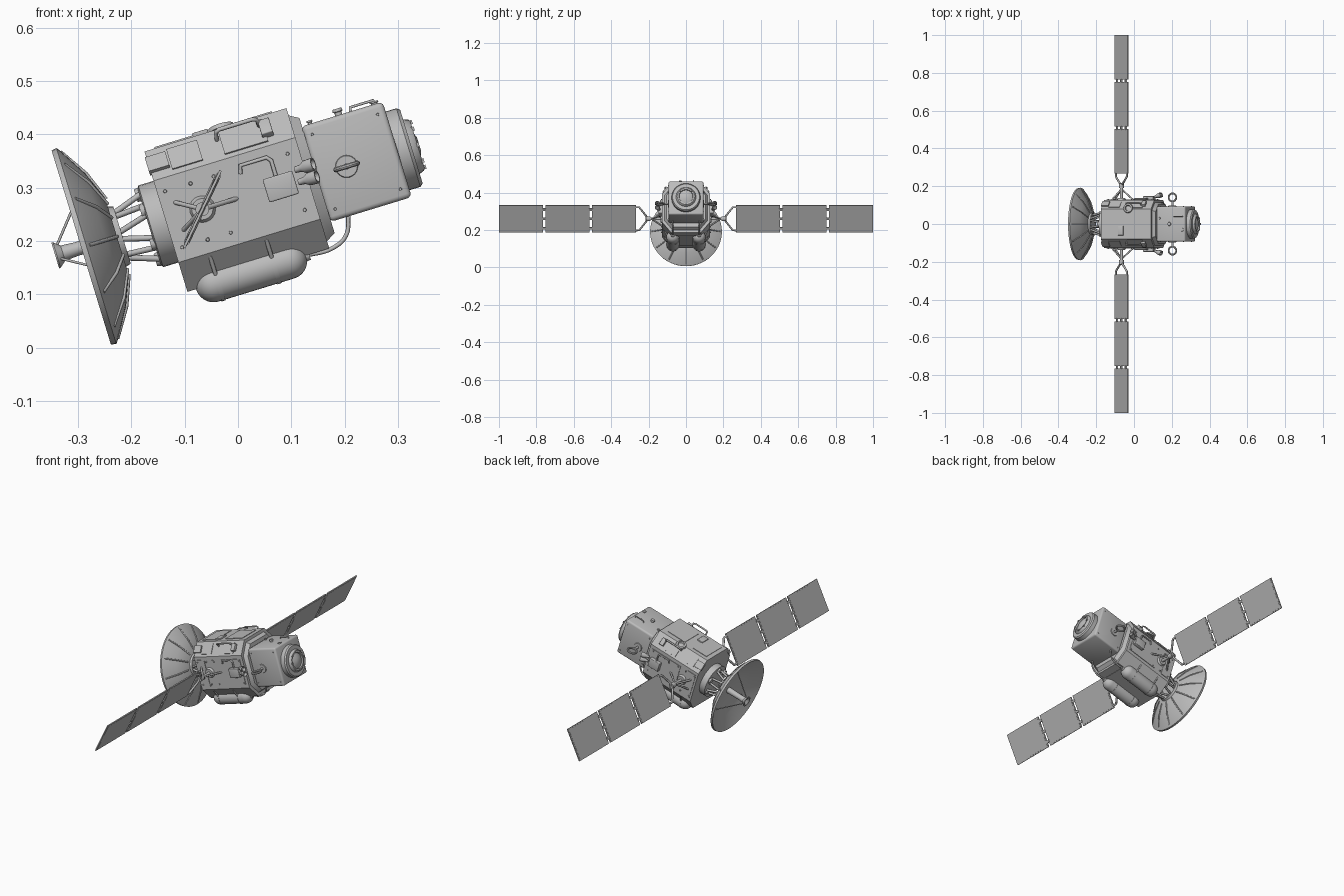
import bpy, bmesh, math
from mathutils import Matrix, Vector

if "Cube" in bpy.data.objects:
    bpy.data.objects.remove(bpy.data.objects["Cube"], do_unlink=True)

# The craft is built along local x, then tilted nose up
FRAME = Matrix.Translation((-0.0776, 0, 0.2539)) @ Matrix.Rotation(math.radians(-17), 4, 'Y')

grey = bpy.data.materials.new("light_grey")
grey.use_nodes = True
grey.diffuse_color = (0.5, 0.5, 0.5, 1)
grey.node_tree.nodes["Principled BSDF"].inputs["Base Color"].default_value = (0.5, 0.5, 0.5, 1)


def add_mesh(name, mesh, angle=35):
    mesh.materials.clear()
    mesh.materials.append(grey)
    for p in mesh.polygons:
        p.use_smooth = True
        p.material_index = 0
    mesh.set_sharp_from_angle(angle=math.radians(angle))
    ob = bpy.data.objects.new(name, mesh)
    ob.matrix_world = FRAME
    bpy.context.collection.objects.link(ob)
    return ob


def finish(name, bm):
    bmesh.ops.recalc_face_normals(bm, faces=bm.faces)
    mesh = bpy.data.meshes.new(name)
    bm.to_mesh(mesh)
    bm.free()
    return add_mesh(name, mesh)


def loft(name, rings, closed=False):
    """Skin a list of equal point rings, capped unless closed into a loop."""
    bm = bmesh.new()
    loops = [[bm.verts.new(p) for p in ring] for ring in rings]
    n = len(loops[0])
    pairs = list(zip(loops, loops[1:]))
    if closed:
        pairs.append((loops[-1], loops[0]))
    else:
        bm.faces.new(loops[0])
        bm.faces.new(loops[-1])
    for a, b in pairs:
        for i in range(n):
            j = (i + 1) % n
            bm.faces.new((a[i], a[j], b[j], b[i]))
    return finish(name, bm)


def lathe(name, profile, origin=(0, 0, 0), axis=(1, 0, 0), n=24, closed=False):
    """Turn (distance, radius) points round an axis."""
    q = Vector((1, 0, 0)).rotation_difference(Vector(axis))
    o = Vector(origin)
    rings = [[o + q @ Vector((d, r * math.cos(math.tau * i / n), r * math.sin(math.tau * i / n)))
              for i in range(n)] for d, r in profile]
    return loft(name, rings, closed)


def box(name, centre, size, rot=Matrix(), bevel=0.0):
    bm = bmesh.new()
    bmesh.ops.create_cube(bm, size=1, matrix=Matrix.Translation(centre) @ rot @ Matrix.Diagonal((*size, 1)))
    if bevel:
        bmesh.ops.bevel(bm, geom=bm.edges[:], offset=bevel, segments=3, affect='EDGES', profile=0.5)
    return finish(name, bm)


def tube(name, points, radius, smooth=False):
    cu = bpy.data.curves.new(name, 'CURVE')
    cu.dimensions = '3D'
    cu.bevel_depth = radius
    cu.bevel_resolution = 2
    cu.use_fill_caps = True
    sp = cu.splines.new('BEZIER' if smooth else 'POLY')
    pts = sp.bezier_points if smooth else sp.points
    pts.add(len(points) - 1)
    for p, co in zip(pts, points):
        if smooth:
            p.co = co
            p.handle_left_type = p.handle_right_type = 'AUTO'
        else:
            p.co = (*co, 1)
    tmp = bpy.data.objects.new(name, cu)
    bpy.context.collection.objects.link(tmp)
    bpy.context.view_layer.update()
    mesh = bpy.data.meshes.new_from_object(tmp.evaluated_get(bpy.context.evaluated_depsgraph_get()))
    bpy.data.objects.remove(tmp, do_unlink=True)
    return add_mesh(name, mesh, 60)


def octagon(u, k=1.0):
    quarter = [(0.127, 0.08), (0.08, 0.1375)]
    pts = quarter + [(-y, w) for y, w in reversed(quarter)]
    pts += [(-y, -w) for y, w in pts]
    return [Vector((u, y * k, w * k)) for y, w in pts]


def polar(u, r, a):
    return Vector((u, r * math.cos(a), r * math.sin(a)))


# Eight-sided main body, rear collar and nose section
loft("main_body", [octagon(-0.06), octagon(0.218)])
loft("body_front_flange", [octagon(0.217, 0.9), octagon(0.236, 0.82)])
lathe("rear_collar", [(-0.093, 0.072), (-0.09, 0.08), (-0.055, 0.08)], n=32)
box("head_box", (0.314, 0, 0.003), (0.16, 0.187, 0.187), bevel=0.009)
lathe("nose_ring", [(0.39, 0.077), (0.415, 0.077), (0.421, 0.072)], n=40)
lathe("nose_lens", [(0.42, 0.054), (0.43, 0.05), (0.433, 0.046), (0.433, 0.038), (0.426, 0.036), (0.436, 0.014)], n=32)
for i in range(8):
    box("nose_clamp", polar(0.432, 0.044, i * math.tau / 8), (0.008, 0.008, 0.008))

# Dish with ribs on the back and a central feed
dish = [(-0.168, 0.004), (-0.17, 0.07), (-0.19, 0.13), (-0.224, 0.186), (-0.226, 0.19),
        (-0.216, 0.192), (-0.21, 0.184), (-0.178, 0.13), (-0.156, 0.075), (-0.156, 0.004)]
lathe("dish", dish, n=56)
lathe("dish_hub", [(-0.16, 0.06), (-0.146, 0.056)], n=32)
for i in range(12):
    a = i * math.tau / 12
    tube("dish_rib", [polar(-0.155, 0.073, a), polar(-0.177, 0.13, a), polar(-0.211, 0.183, a)], 0.0035)
lathe("dish_feed", [(-0.165, 0.015), (-0.235, 0.013), (-0.262, 0.015), (-0.274, 0.025), (-0.277, 0.025),
                    (-0.277, 0.02), (-0.266, 0.008)], n=24)
for i in range(3):
    a = math.pi / 2 + i * math.tau / 3
    tube("feed_strut", [polar(-0.268, 0.018, a), polar(-0.186, 0.115, a)], 0.0025)

# Truss between dish and body
for i in range(6):
    a = (i + 0.5) * math.tau / 6
    for d in (-0.4, 0.4):
        tube("truss_rod", [polar(-0.152, 0.046, a + d), polar(-0.088, 0.065, a + d * 0.4)], 0.0055)
    lathe("truss_foot", [(-0.1, 0.012), (-0.09, 0.014)], polar(0, 0.063, a) , n=12)

PANEL = Matrix.Rotation(math.radians(-47.7), 4, 'Y')
ACROSS = PANEL.to_3x3() @ Vector((1, 0, 0))
ROOT = Vector((0.012, 0, 0.0025))

for s in (1, -1):
    out = Vector((0, s, 0))

    def at(y, across=0.0):
        return ROOT + out * y + ACROSS * across

    # Solar wing, three hinged segments
    for y0, y1 in ((0.268, 0.502), (0.515, 0.752), (0.765, 1.0)):
        mid, length = (y0 + y1) / 2, y1 - y0
        box("solar_panel", at(mid), (0.16, length, 0.005), PANEL)
        box("solar_panel_cells", at(mid), (0.15, length - 0.012, 0.0065), PANEL)
    for y in (0.5085, 0.7585):
        for d in (-0.055, 0, 0.055):
            box("panel_hinge", at(y, d), (0.012, 0.02, 0.008), PANEL)

    # Yoke, boom and braces carrying the wing
    tube("wing_yoke", [at(0.27, -0.068), at(0.25, -0.068), at(0.212, -0.015), at(0.212, 0.015),
                       at(0.25, 0.068), at(0.27, 0.068)], 0.0055)
    tube("wing_boom", [at(0.11), at(0.215)], 0.008)
    lathe("boom_joint", [(0, 0.013), (0.025, 0.013)], at(0.19), out, 16)
    lathe("boom_socket", [(0, 0.026), (0.012, 0.02)], at(0.125), out, 20)
    for du, dw in ((0.075, 0), (-0.05, 0.03), (-0.05, -0.03)):
        tube("boom_brace", [at(0.185), at(0.12) + Vector((du, 0, dw))], 0.0045)

    # Tank with brackets, cap and feed hose
    tank = [(-0.009 + 0.034 * math.cos(t), 0.034 * math.sin(t) + 0.0005)
            for t in [math.pi - i * math.pi / 14 for i in range(8)]]
    tank += [(0.13 - d, r) for d, r in reversed(tank)]
    c = Vector((0, s * 0.07, -0.1375))
    lathe("fuel_tank", tank, c, n=28)
    lathe("tank_cap", [(0.166, 0.012), (0.179, 0.01)], c, n=16)
    for u in (0.0, 0.11):
        lathe("tank_band", [(u - 0.004, 0.0345), (u - 0.004, 0.036), (u + 0.004, 0.036), (u + 0.004, 0.0345)],
              c, n=28, closed=True)
        tube("tank_bracket", [(u, s * 0.1, -0.122), (u, s * 0.119, -0.085)], 0.004)
    tube("fuel_hose", [c + Vector((0.172, 0, 0)), c + Vector((0.225, 0, -0.001)),
                       c + Vector((0.255, 0, 0.014)), c + Vector((0.271, 0, 0.05))], 0.004, True)

    # Side equipment: access plates, thruster box with twin nozzles, pipe
    box("side_plate", (0.12, s * 0.127, 0.0), (0.165, 0.005, 0.125))
    box("side_rear_plate", (-0.028, s * 0.127, 0.0), (0.045, 0.005, 0.13))
    box("thruster_box", (0.165, s * 0.136, 0), (0.058, 0.022, 0.045), bevel=0.003)
    for w in (-0.002, 0.022):
        lathe("thruster_nozzle", [(0, 0.006), (0.012, 0.007), (0.02, 0.012), (0.038, 0.013), (0.038, 0.01), (0.025, 0.005)],
              (0.2, s * 0.142, w), (0.94, s * 0.34, 0), 16)
    tube("side_pipe", [(0.1, s * 0.13, 0.045), (0.104, s * 0.134, 0.06), (0.155, s * 0.134, 0.06),
                       (0.162, s * 0.134, 0.052), (0.162, s * 0.134, 0.02)], 0.004)

    # Shoulder faces: plates, handrail and corner blocks
    lean = Matrix.Rotation(s * math.radians(39.3), 4, 'X')
    box("shoulder_plate", (0.125, s * 0.1035, 0.109), (0.085, 0.006, 0.055), lean)
    box("shoulder_box", (0.17, s * 0.108, 0.113), (0.022, 0.016, 0.035), lean, 0.002)
    box("shoulder_plate_rear", (0.01, s * 0.1035, 0.109), (0.06, 0.005, 0.05), lean)
    box("corner_block", (-0.043, s * 0.104, 0.109), (0.04, 0.014, 0.035), lean)
    tube("handrail", [(0.076, s * 0.095, 0.118), (0.078, s * 0.11, 0.133), (0.086, s * 0.112, 0.136),
                      (0.15, s * 0.112, 0.136), (0.158, s * 0.11, 0.133), (0.16, s * 0.095, 0.118)], 0.004)

    # Ring grips on the head
    grip = [(0.005 * math.sin(t), 0.021 + 0.005 * math.cos(t)) for t in [i * math.tau / 10 for i in range(10)]]
    lathe("grip_ring", grip, (0.294, s * 0.141, 0), (0, 0, 1), 28, True)
    lathe("grip_base", [(0, 0.022), (0.006, 0.02)], (0.294, s * 0.091, 0), out, 24)
    tube("grip_stem", [(0.294, s * 0.09, 0), (0.294, s * 0.121, 0)], 0.006)

    # Bolts along the sides
    for u in (-0.045, 0.005, 0.05, 0.195):
        for w in (-0.055, 0.055):
            lathe("bolt", [(0, 0.004), (0.006, 0.003)], (u, s * 0.127, w), out, 8)
    for u in (0.25, 0.378):
        for w in (-0.07, 0.076):
            lathe("head_bolt", [(0, 0.003), (0.004, 0.0025)], (u, s * 0.0925, w), out, 8)

# Top deck: plates, sensor eye and small housings
box("top_plate", (0.14, 0, 0.1375), (0.1, 0.11, 0.005))
box("top_rear_plate", (0.0, 0, 0.1375), (0.08, 0.12, 0.005))
box("top_box", (0.05, -0.035, 0.139), (0.03, 0.05, 0.01), bevel=0.002)
box("bottom_plate", (0.08, 0, -0.1375), (0.2, 0.11, 0.005))
lathe("sensor_eye", [(0, 0.026), (0.008, 0.024), (0.01, 0.016), (0.003, 0.013), (0.005, 0.004)],
      (0.09, 0.083, 0.133), (0, 0.25, 0.97), 24)
for u, y, r, h in ((0.252, 0.03, 0.006, 0.008), (0.308, 0, 0.01, 0.014), (0.378, -0.03, 0.009, 0.007)):
    lathe("head_knob", [(0, r * 0.7), (h * 0.5, r * 0.7), (h * 0.6, r), (h, r * 0.9)], (u, y, 0.095), (0, 0, 1), 14)
tube("head_rail", [(0.33, 0.04, 0.094), (0.333, 0.04, 0.104), (0.377, 0.04, 0.104), (0.38, 0.04, 0.094)], 0.003)
